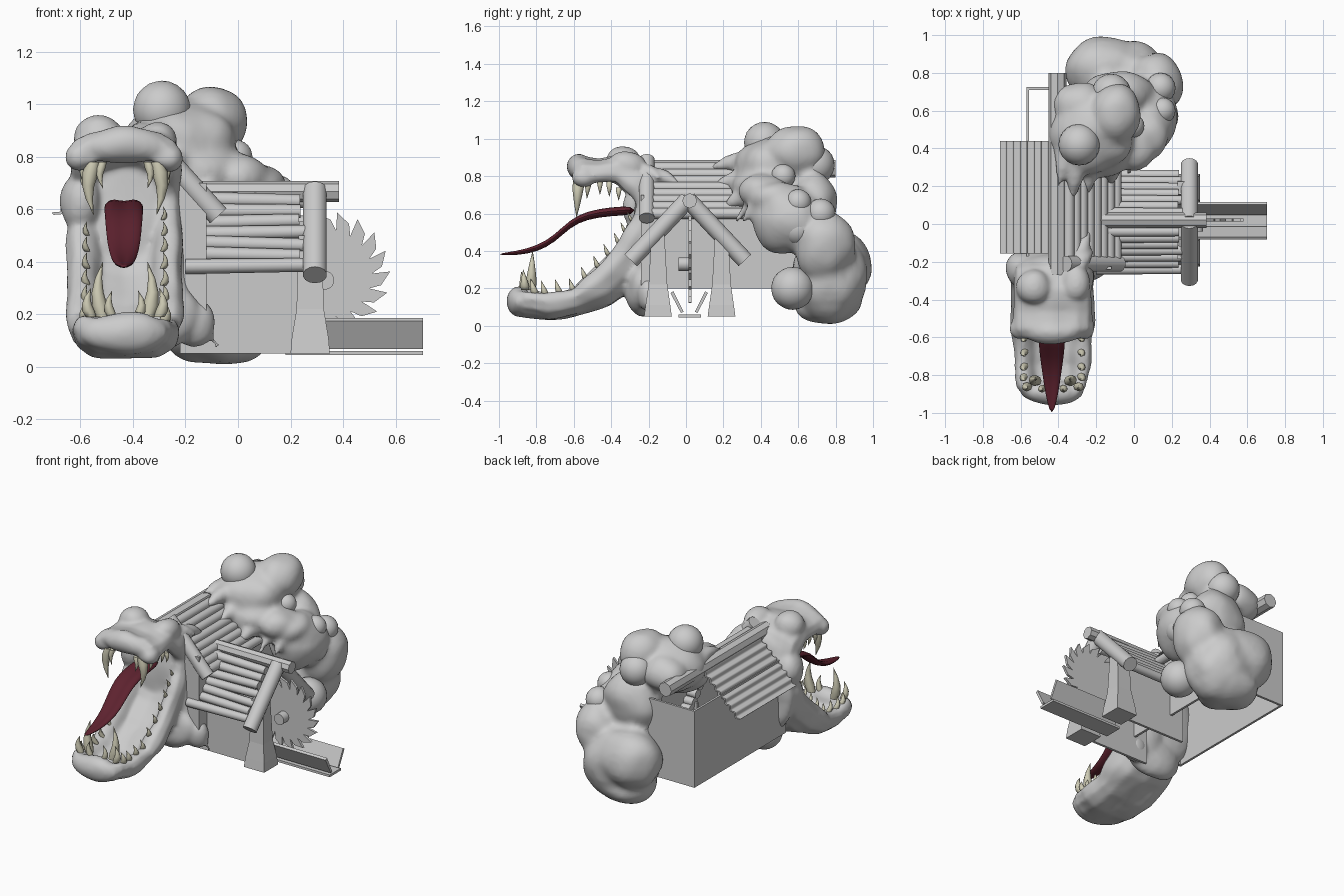
import bpy, bmesh, math, random
from mathutils import Vector as V, Matrix

if "Cube" in bpy.data.objects:
    bpy.data.objects.remove(bpy.data.objects["Cube"])
random.seed(4)


def material(name, rgb):
    m = bpy.data.materials.new(name)
    m.diffuse_color = (*rgb, 1)
    m.use_nodes = True
    m.node_tree.nodes["Principled BSDF"].inputs["Base Color"].default_value = m.diffuse_color
    return m


def finish(name, bm, angle=None, mat=None):
    bmesh.ops.recalc_face_normals(bm, faces=bm.faces[:])
    me = bpy.data.meshes.new(name)
    bm.to_mesh(me)
    bm.free()
    o = bpy.data.objects.new(name, me)
    bpy.context.collection.objects.link(o)
    if mat:
        me.materials.append(mat)
    if angle is not None:
        bpy.ops.object.select_all(action='DESELECT')
        o.select_set(True)
        bpy.context.view_layer.objects.active = o
        bpy.ops.object.shade_smooth_by_angle(angle=math.radians(angle))
    return o


def box(bm, lo, hi):
    lo, hi = V(lo), V(hi)
    bmesh.ops.create_cube(bm, size=1, matrix=Matrix.LocRotScale((lo + hi) / 2, None, hi - lo))


def cyl(bm, p, q, r, r2=None, n=12):
    p, q = V(p), V(q)
    d = q - p
    m = Matrix.Translation((p + q) / 2) @ d.to_track_quat('Z', 'Y').to_matrix().to_4x4()
    bmesh.ops.create_cone(bm, cap_ends=True, segments=n, radius1=r,
                          radius2=r if r2 is None else r2, depth=d.length, matrix=m)


def blob(bm, c, s):
    s = (s, s, s) if isinstance(s, float) else s
    bmesh.ops.create_icosphere(bm, subdivisions=3, radius=1, matrix=Matrix.LocRotScale(V(c), None, V(s)))


def tendril(bm, p, q, r):
    for i in range(13):
        t = i / 12
        blob(bm, V(p).lerp(V(q), t) + V((0, 0, .03 * math.sin(t * 3.1))), r * (1 - t) + .011)


def loft(bm, rings):
    vs = [[bm.verts.new(p) for p in r] for r in rings]
    n = len(rings[0])
    for a, b in zip(vs, vs[1:]):
        for i in range(n):
            bm.faces.new((a[i], a[(i + 1) % n], b[(i + 1) % n], b[i]))
    bm.faces.new(vs[0])
    bm.faces.new(vs[-1])


def flesh(o, voxel, bump):
    m = o.modifiers.new("fuse", 'REMESH')
    m.mode, m.voxel_size, m.use_smooth_shade = 'VOXEL', voxel, True
    s = o.modifiers.new("soften", 'SMOOTH')
    s.factor, s.iterations = .5, 8
    d = o.modifiers.new("lumps", 'DISPLACE')
    d.texture = bpy.data.textures.new("lumps", 'CLOUDS')
    d.texture.noise_scale, d.texture.noise_depth, d.strength = .16, 0, bump


bone = material("bone", (.62, .60, .46))
red = material("tongue_red", (.11, .016, .028))
CX = -.43

# Head: both jaws are concave troughs swept along (rim y, rim z, outer y, outer z, half width)
HALF = [(0, 1), (.6, .93), (.9, .7), (1, .3), (.9, .04), (.7, 0), (.56, .14), (.42, .4), (0, .46)]
SECTION = HALF + [(-u, v) for u, v in HALF[-2:0:-1]]
lower = [(-.26, .70, -.14, .62, .215), (-.29, .58, -.17, .36, .22), (-.36, .46, -.25, .22, .22),
         (-.47, .33, -.40, .11, .22), (-.60, .20, -.58, .05, .215), (-.75, .18, -.73, .03, .21),
         (-.86, .19, -.87, .05, .185), (-.91, .18, -.92, .09, .14)]
upper = [(-.24, .58, -.12, .66, .215), (-.29, .68, -.22, .86, .215), (-.38, .76, -.34, .91, .21),
         (-.48, .77, -.46, .89, .215), (-.56, .755, -.56, .91, .215), (-.60, .77, -.61, .88, .17)]
bm = bmesh.new()
for jaw in (lower, upper):
    loft(bm, [[V((CX + u * w, a + (c - a) * v, b + (d - b) * v)) for u, v in SECTION]
              for a, b, c, d, w in jaw])
for c, s in [((CX, -.89, .13), (.17, .06, .075)), ((CX, -.57, .84), (.17, .065, .075)),
             ((-.53, -.33, .87), .095), ((-.31, -.31, .86), (.08, .10, .08)),
             ((CX, -.21, .5), (.215, .075, .34)), ((-.29, -.21, .32), (.11, .07, .24)),
             ((-.17, -.20, .16), (.085, .06, .09)), ((-.60, -.24, .63), (.08, .1, .12)),
             ((-.35, -.24, .2), (.2, .09, .16)),
             ((CX - .17, -.55, .80), (.055, .06, .055)), ((CX + .17, -.55, .80), (.055, .06, .055))]:
    blob(bm, c, s)
for p, q, r in [((-.3, -.22, .78), (-.24, -.04, .75), .05), ((-.3, -.2, .72), (-.18, -.2, .7), .05),
                ((-.33, -.25, .8), (-.22, -.15, .79), .05), ((-.3, -.22, .3), (-.08, -.19, .08), .05)]:
    tendril(bm, p, q, r)
flesh(finish("beast_head", bm), .012, .025)

# Tongue
bm = bmesh.new()
rings = []
for y, z, w, h in [(-.27, .62, .07, .03), (-.40, .615, .077, .028), (-.53, .595, .077, .026),
                   (-.62, .55, .073, .025), (-.70, .47, .066, .024), (-.79, .415, .052, .02),
                   (-.90, .39, .036, .014), (-1, .382, .01, .006)]:
    rings.append([V((CX - .005 + w * math.cos(a), y, z + h * math.sin(a) - (.02 if i == 3 else 0) * w / .077))
                  for i, a in enumerate(k * math.pi / 6 for k in range(12))])
loft(bm, rings)
finish("tongue", bm, 60, red).modifiers.new("round", 'SUBSURF').levels = 1

# Teeth: curved fangs, front teeth and side rows, mirrored about the jaw centre
bm = bmesh.new()
for s in (-1, 1):
    def tooth(dx, y, z, dy, dz, r):
        rings = []
        for t, k in ((0, .85), (.2, 1), (.45, .75), (.7, .45), (1, .03)):
            c = V((CX + s * (dx + .02 * r / .03 * math.sin(t * 3.14)), y + dy * t, z + dz * t))
            rings.append([c + V((math.cos(a), math.sin(a), 0)) * r * k
                          for a in (i * math.pi / 4 for i in range(8))])
        loft(bm, rings)
    for a in [(.12, -.575, .78, -.01, -.2, .031), (.085, -.585, .78, -.01, -.1, .018),
              (.145, -.52, .79, -.01, -.11, .02), (.15, -.46, .79, 0, -.09, .017),
              (.15, -.41, .77, 0, -.08, .016), (.15, -.36, .74, 0, -.07, .015),
              (.085, -.83, .19, .01, .21, .03), (.13, -.86, .19, -.01, .11, .024),
              (.05, -.87, .19, -.01, .1, .02)]:
        tooth(*a)
    for i in range(10):
        j = i // 2
        a, b = lower[j + 1], lower[j + 2]
        t = i * .5 - j
        tooth(.145, a[0] + (b[0] - a[0]) * t, a[1] + (b[1] - a[1]) * t - .02,
              -.025, .05 + .004 * i, .01 + .0012 * i)
finish("teeth", bm, 60, bone)

# Back growth: fused blobs with tendrils gripping the roof
bm = bmesh.new()
for c, s in [((-.06, .77, .26), (.26, .2, .25)), ((-.1, .76, .14), (.19, .19, .14)),
             ((-.16, .82, .32), (.2, .18, .2)), ((.11, .74, .42), (.15, .17, .2)),
             ((.06, .55, .57), (.17, .2, .19)), ((-.08, .68, .62), (.2, .13, .22)),
             ((-.22, .48, .84), (.225, .22, .18)), ((-.1, .58, .92), (.13, .17, .15)),
             ((-.2, .40, .75), (.22, .16, .12)), ((-.28, .62, .85), (.15, .13, .12)),
             ((-.0, .42, .72), (.12, .14, .1)), ((.08, .48, .68), (.1, .14, .09))]:
    blob(bm, c, s)
for p, q, r in [((-.3, .38, .84), (-.33, .14, .84), .07), ((-.22, .36, .76), (-.25, .15, .74), .07),
                ((-.1, .38, .68), (-.13, .2, .62), .07), ((.0, .42, .66), (-.03, .27, .56), .06),
                ((.08, .45, .66), (.06, .3, .55), .06), ((-.36, .42, .85), (-.40, .2, .88), .06)]:
    tendril(bm, p, q, r)
flesh(finish("back_growth", bm), .016, .03)

# Round boils on the growth
bm = bmesh.new()
for c, r in [((-.29, .42, .98), .11), ((-.12, .69, .86), .105), ((.13, .60, .52), .095),
             ((.12, .57, .20), .115), ((-.01, .52, .80), .065), ((.15, .6, .66), .07),
             ((.14, .72, .60), .08)]:
    blob(bm, c, r)
finish("boils", bm, 60)

# Main building: open box of thin walls
bm = bmesh.new()
box(bm, (-.57, -.24, .2), (-.555, .72, .71))
box(bm, (-.57, .71, .2), (-.12, .725, .71))
box(bm, (-.135, -.24, .2), (-.12, .72, .6))
box(bm, (-.57, -.24, .2), (-.12, -.225, .7))
# Wing side panels
for y in (-.15, .19):
    box(bm, (-.22, y - .008, .05), (.25, y + .008, .47))
finish("walls", bm)

# Ridge beams and end rafters
bm = bmesh.new()
cyl(bm, (-.405, -.27, .84), (-.405, .8, .84), .047, n=8)
cyl(bm, (-.2, .02, .668), (.385, .02, .668), .04, n=8)
finish("ridge_beams", bm, 30)
bm = bmesh.new()
cyl(bm, (-.36, -.21, .89), (-.075, -.21, .575), .042, n=14)
for s in (-1, 1):
    cyl(bm, (.293, .01, .675), (.293, .01 + s * .305, .35), .046, n=14)
finish("rafters", bm, 40)

# Roof logs of the main slope and of the wing
bm = bmesh.new()
for i in range(8):
    t = i / 7
    x, z = -.345 + .25 * t, .845 - .245 * t
    cyl(bm, (x, -.18 - random.uniform(0, .04), z), (x, .45, z), .029)
for s in (-1, 1):
    for i in range(7):
        t = i / 6
        y, z = .01 + s * (.05 + .2 * t), .635 - .25 * t
        j = random.uniform(-.008, .008)
        cyl(bm, (-.2, y, z + j), (.25 + random.uniform(-.02, .01), y, z - j), .029, .026, 10)
finish("roof_logs", bm, 40)

# Corrugated sheet on the far slope
bm = bmesh.new()
top, low = [], []
for i in range(57):
    t = i / 56
    h = .009 * math.cos(t * 7 * 2 * math.pi)
    p = V((-.445 - .258 * t, 0, .83 - .25 * t)) + V((-.7, 0, .7)) * h
    top.append(p)
    low.append(p - V((-.7, 0, .7)) * .012)
loft(bm, [[p + V((0, y, 0)) for p in top + low[::-1]] for y in (-.155, .44)])
finish("corrugated_roof", bm, 65)

# Flared posts
bm = bmesh.new()
for y in (-.15, .19):
    loft(bm, [[V((.275 + a * hx, y + b * hy, z)) for a, b in ((-1, -1), (1, -1), (1, 1), (-1, 1))]
              for z, hx, hy in ((.05, .075, .074), (.11, .07, .066), (.22, .052, .05), (.5, .044, .034))])
finish("posts", bm)

# Saw blade with raked teeth, and its hub
bm = bmesh.new()
pts = []
N = 18
for i in range(N):
    for da, r in ((0, .165), (-.1, .235), (.62, .205)):
        a = -(i + da) / N * 2 * math.pi
        pts.append((.345 + r * math.cos(a), .355 + r * math.sin(a)))
loft(bm, [[V((x, y, z)) for x, z in pts] for y in (.014, .03)])
finish("saw_blade", bm)
bm = bmesh.new()
cyl(bm, (.33, -.04, .33), (.33, .03, .33), .036, n=20)
finish("saw_hub", bm, 40)

# Feed trough: base plank and two slanted sides
bm = bmesh.new()
box(bm, (.18, -.04, .045), (.705, .08, .06))
for s in (-1, 1):
    prof = [(.03, .075), (.044, .068), (.1, .175), (.085, .185)]
    loft(bm, [[V((x, .017 + s * y, z)) for y, z in prof] for x in (.2, .705)])
finish("feed_trough", bm)
